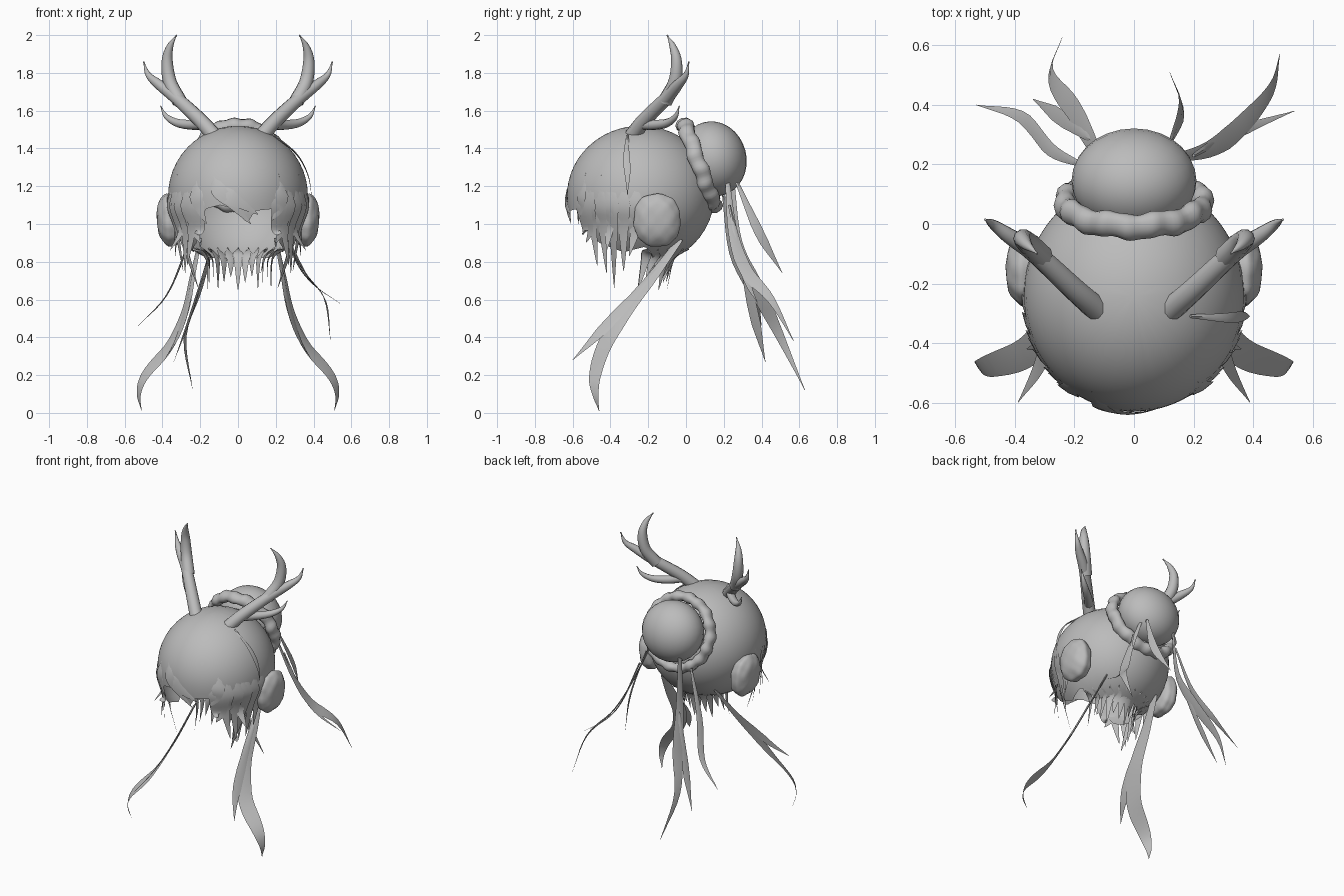
import bpy, bmesh, math
from mathutils import Vector, Matrix

cube = bpy.data.objects.get("Cube")
if cube:
    bpy.data.objects.remove(cube)

GREY = (0.5, 0.5, 0.5, 1)
mat = bpy.data.materials.new("plain grey")
mat.use_nodes = True
mat.diffuse_color = GREY
mat.node_tree.nodes["Principled BSDF"].inputs["Base Color"].default_value = GREY

CENTRE = Vector((0, -0.24, 1.15))
RX, RY, RZ = 0.37, 0.39, 0.37


def finish(name, bm, angle=50):
    bmesh.ops.recalc_face_normals(bm, faces=bm.faces)
    me = bpy.data.meshes.new(name)
    bm.to_mesh(me)
    bm.free()
    me.materials.append(mat)
    ob = bpy.data.objects.new(name, me)
    bpy.context.collection.objects.link(ob)
    bpy.ops.object.select_all(action='DESELECT')
    ob.select_set(True)
    bpy.context.view_layer.objects.active = ob
    bpy.ops.object.shade_smooth_by_angle(angle=math.radians(angle))


def spline(pts, steps=5):
    """Smooth path through a few points."""
    p = [Vector(q) for q in pts]
    p = [2 * p[0] - p[1]] + p + [2 * p[-1] - p[-2]]
    out = []
    for i in range(1, len(p) - 2):
        a, b, c, d = p[i - 1:i + 3]
        for k in range(steps):
            t = k / steps
            out.append(0.5 * (2 * b + (c - a) * t + (2 * a - 5 * b + 4 * c - d) * t * t
                              + (3 * b - a - 3 * c + d) * t ** 3))
    return out + [p[-2]]


def sweep(bm, pts, width, thick, sides, normal=None):
    """Sweep an oval section along a path; width and thick are functions of 0..1."""
    path = spline(pts)
    rings = []
    for i, p in enumerate(path):
        t = i / (len(path) - 1)
        tan = (path[min(i + 1, len(path) - 1)] - path[max(i - 1, 0)]).normalized()
        n = normal or Vector((p.x, p.y + 0.2, 0.05))
        side = tan.cross(n).normalized()
        up = side.cross(tan)
        rings.append([bm.verts.new(p + side * math.cos(a) * width(t) + up * math.sin(a) * thick(t))
                      for a in (2 * math.pi * k / sides for k in range(sides))])
    for r, s in zip(rings, rings[1:]):
        for k in range(sides):
            bm.faces.new((r[k], r[(k + 1) % sides], s[(k + 1) % sides], s[k]))
    bm.faces.new(rings[0])
    bm.faces.new(rings[-1])


def lock(bm, pts, w):
    def width(t):
        return w * max(0.02, min(1, 3 * t) * min(1, 1.5 * (1 - t)) ** 0.8)
    sweep(bm, pts, width, lambda t: 0.007 * (1.05 - t), 4)


def ribbon(bm, pts, w, normal):
    def width(t):
        return w * max(0.03, min(1, 0.35 + 1.6 * t) * min(1, 2.4 * (1 - t)))
    sweep(bm, pts, width, lambda t: 0.005 * (1.1 - t), 4, Vector(normal))


def flip(pts, s):
    return [(x * s, y, z) for x, y, z in pts]


def cap_point(az, z, out=0.0):
    """Point on the hair surface; az in degrees, 0 is the front, 90 is +x."""
    c = max(-1, min(1, (z - CENTRE.z) / RZ))
    r = math.sqrt(1 - c * c)
    a = math.radians(az)
    if c < 0:
        front = max(0, math.cos(a * 0.75)) if abs(az) < 120 else 0
        r = r ** (1 - 0.4 * front)
    return Vector((math.sin(a) * (RX * r + out), CENTRE.y - math.cos(a) * (RY * r + out), z))


# Hair cap: rounded shell with a face opening
HEM = [(-180, .82), (-110, .82), (-95, .88), (-70, .85), (-46, .9), (-36, 1.0), (-28, 1.08),
       (-15, 1.1), (-2, 1.08), (8, 1.0), (14, 1.07), (30, 1.08), (38, 1.0), (46, .9),
       (70, .85), (95, .88), (110, .82), (180, .82)]


def hem(az):
    for (a, u), (b, v) in zip(HEM, HEM[1:]):
        if a <= az <= b:
            return u + (v - u) * (az - a) / (b - a)


bm = bmesh.new()
N, ROWS = 120, 18
top = bm.verts.new((0, CENTRE.y, CENTRE.z + RZ))
columns = []
for i in range(N):
    az = -180 + 360 * i / N
    end = math.acos((hem(az) - CENTRE.z) / RZ)
    columns.append([bm.verts.new(cap_point(az, CENTRE.z + RZ * math.cos(end * j / ROWS)))
                    for j in range(1, ROWS + 1)])
for i in range(N):
    a, b = columns[i], columns[(i + 1) % N]
    bm.faces.new((top, a[0], b[0]))
    for j in range(ROWS - 1):
        bm.faces.new((a[j], a[j + 1], b[j + 1], b[j]))
finish("hair_cap", bm)

# Side locks framing the face, as azimuth and tip
bm = bmesh.new()
TIPS = [(36, .23, -.55, .95), (42, .2, -.53, .9), (46, .27, -.47, .78), (56, .28, -.42, .74),
        (66, .21, -.38, .66), (75, .29, -.33, .75), (85, .33, -.3, .83), (62, .36, -.42, .86)]
for s in (1, -1):
    for az, x, y, z in TIPS:
        pts = [cap_point(az, 1.26, -0.008), cap_point(az, 1.1, 0.004), cap_point(az, .97, 0.004), (x, y, z)]
        lock(bm, flip(pts, s), 0.05)
finish("side_locks", bm)

# Fringe locks sweeping over the forehead
bm = bmesh.new()
for path in ([(-25, 1.3), (-16, 1.18), (-4, 1.1), (11, 1.0)], [(-22, 1.24), (-8, 1.15), (4, 1.1), (17, 1.05)],
             [(-38, 1.27), (-36, 1.15), (-33, 1.08), (-28, 1.0)], [(38, 1.27), (38, 1.15), (36, 1.08), (30, 1.02)]):
    n = len(path) - 1
    lock(bm, [cap_point(a, z, 0.006 if i else -0.008) for i, (a, z) in enumerate(path)], 0.042)
# Loose strand on the left of the crown
ribbon(bm, [(.19, -.31, 1.47), (.31, -.315, 1.37), (.37, -.31, 1.26), (.39, -.31, 1.15)], 0.018, (1, 0, .5))
finish("fringe_locks", bm)

# Pointed nape locks hanging from the lower edge
bm = bmesh.new()
for k in range(13):
    az = 98 + 164 * k / 12
    root, base = cap_point(az, 0.87, -0.002), cap_point(az, 0.82, 0.002)
    tip = Vector((base.x * 0.95, base.y - 0.04, (0.65, 0.72, 0.69)[k % 3]))
    lock(bm, [root, base, tip], 0.03)
finish("nape_locks", bm)

# Bun at the back
bm = bmesh.new()
bmesh.ops.create_uvsphere(bm, u_segments=28, v_segments=16, radius=1)
place = (Matrix.Translation((0, .145, 1.345)) @ Matrix.Rotation(0.25, 4, 'X')
         @ Matrix.Diagonal((.21, .175, .2, 1)))
bm.transform(place)
finish("hair_bun", bm)

# Ruffled band around the bun
bm = bmesh.new()
down = Vector((0, .165, -.46)).normalized()
axis = Vector((1, 0, 0)).cross(down)
rings = []
for i in range(108):
    a = 2 * math.pi * i / 108
    wave = math.sin(18 * a)
    direction = Vector((math.cos(a) * .232, 0, 0)) + down * math.sin(a) * .23
    mid = Vector((0, .07, 1.31)) + direction + axis * 0.005 * math.sin(9 * a)
    out = direction.normalized()
    rings.append([bm.verts.new(mid + out * math.cos(b) * (0.034 + 0.005 * wave)
                               + axis * math.sin(b) * (0.044 + 0.002 * wave))
                  for b in (2 * math.pi * k / 10 for k in range(10))])
for i in range(108):
    r, s = rings[i], rings[(i + 1) % 108]
    for k in range(10):
        bm.faces.new((r[k], r[(k + 1) % 10], s[(k + 1) % 10], s[k]))
finish("ruffled_band", bm)

# Fluffy ear muffs: slightly squared, lumpy balls
for s, label in ((1, "left"), (-1, "right")):
    bm = bmesh.new()
    bmesh.ops.create_icosphere(bm, subdivisions=4, radius=1)
    for v in bm.verts:
        p = Vector([math.copysign(abs(c) ** 0.85, c) for c in v.co])
        p *= 1 + 0.025 * math.sin(9 * p.y + 1) * math.sin(9 * p.z) + 0.02 * math.sin(8 * p.x)
        v.co = Vector((s * (.36 + .068 * p.x + .008 * p.z), -.153 + .122 * p.y, 1.02 + .138 * p.z))
    finish(label + "_ear_muff", bm)

# Antlers: a main beam and two tines each
BEAM = [(.12, -.29, 1.46), (.2, -.22, 1.55), (.33, -.1, 1.67), (.42, -.04, 1.74), (.475, .0, 1.79), (.5, .015, 1.86)]
UPPER = [(.31, -.11, 1.65), (.36, -.06, 1.75), (.375, -.05, 1.86), (.36, -.07, 1.94), (.325, -.1, 2.0)]
LOWER = [(.17, -.25, 1.53), (.24, -.17, 1.525), (.32, -.1, 1.535), (.38, -.055, 1.57), (.41, -.035, 1.625)]
for s, label in ((1, "left"), (-1, "right")):
    bm = bmesh.new()
    for pts, r in ((BEAM, .042), (UPPER, .04), (LOWER, .03)):
        def radius(t, r=r):
            return r * max(0.1, (1 - t ** 3) * (1 - 0.3 * t))
        sweep(bm, flip(pts, s), radius, radius, 10, Vector((0, -1, 0.3)))
    finish(label + "_antler", bm)

# Forked ribbons hanging forward from the sides
for s, label in ((1, "left"), (-1, "right")):
    bm = bmesh.new()
    facing = (.75 * s, -.5, .1)
    ribbon(bm, flip([(.2, -.03, .92), (.24, -.17, .73), (.28, -.32, .54), (.36, -.43, .36),
                     (.49, -.48, .2), (.525, -.48, .1), (.51, -.46, .01)], s), 0.05, facing)
    ribbon(bm, flip([(.235, -.15, .76), (.27, -.33, .56), (.32, -.48, .4), (.39, -.6, .28)], s), 0.032, facing)
    finish(label + "_front_ribbon", bm)

# Ribbons trailing from the bun
bm = bmesh.new()
TRAILS = [
    ([(.13, .22, 1.22), (.25, .25, .95), (.35, .32, .75), (.46, .45, .6), (.49, .57, .38)], .036),
    ([(.2, .23, 1.1), (.3, .29, .82), (.4, .33, .68), (.54, .38, .58)], .02),
    ([(.12, .27, 1.22), (.16, .39, .95), (.12, .51, .74)], .026),
    ([(-.12, .24, 1.25), (-.14, .27, .9), (-.2, .38, .65), (-.28, .5, .4), (-.24, .63, .12)], .04),
    ([(-.14, .28, .88), (-.25, .36, .52), (-.34, .42, .27)], .026),
    ([(-.18, .2, 1.15), (-.28, .25, .85), (-.38, .36, .62), (-.53, .4, .46)], .026)]
for pts, w in TRAILS:
    ribbon(bm, pts, w, (math.copysign(1, pts[0][0]), .3, .2))
finish("back_ribbons", bm)
